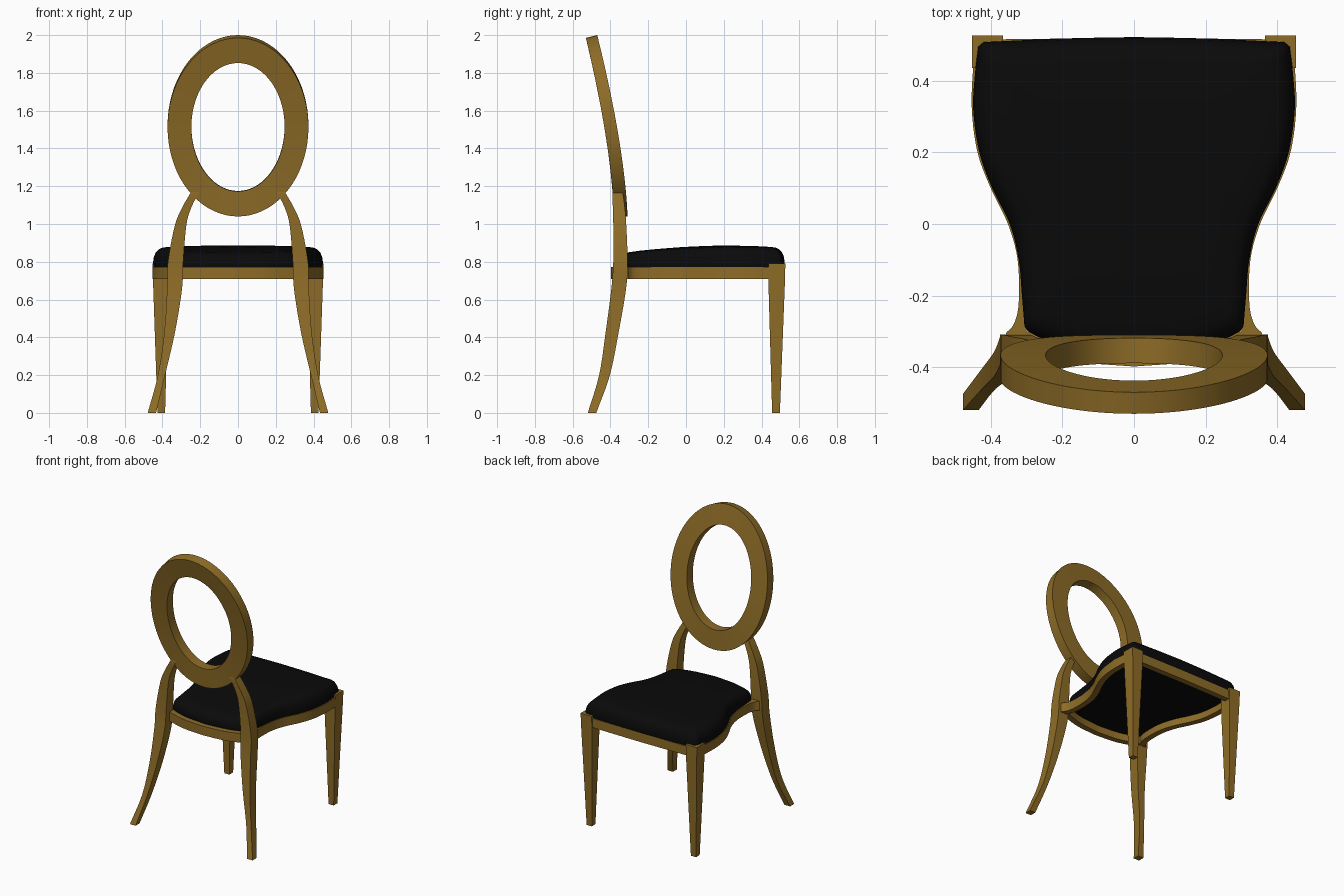
import bpy, bmesh, math
from mathutils import Vector

if "Cube" in bpy.data.objects:
    bpy.data.objects.remove(bpy.data.objects["Cube"])


def material(name, rgb):
    m = bpy.data.materials.new(name)
    m.diffuse_color = (*rgb, 1)
    m.use_nodes = True
    m.node_tree.nodes["Principled BSDF"].inputs["Base Color"].default_value = m.diffuse_color
    return m


GOLD = material("antique gold wood", (0.27, 0.15, 0.02))
BLACK = material("black upholstery", (0.003, 0.003, 0.003))


def spline(pts, n):
    """Catmull-Rom through the points, n steps per span."""
    p = [Vector(q) for q in pts]
    p = [2 * p[0] - p[1]] + p + [2 * p[-1] - p[-2]]
    out = []
    for i in range(1, len(p) - 2):
        a, b, c, d = p[i - 1:i + 3]
        for k in range(n):
            t = k / n
            out.append(0.5 * (2 * b + (c - a) * t + (2 * a - 5 * b + 4 * c - d) * t * t
                              + (3 * b - a - 3 * c + d) * t ** 3))
    return out + [p[-2]]


def loft(name, loops, mat, caps=True, wrap=False, angle=35):
    """Skin a list of equal closed loops."""
    bm = bmesh.new()
    rows = [[bm.verts.new(v) for v in l] for l in loops]
    n = len(rows[0])
    for i in range(len(rows) if wrap else len(rows) - 1):
        a, b = rows[i], rows[(i + 1) % len(rows)]
        for j in range(n):
            bm.faces.new((a[j], a[(j + 1) % n], b[(j + 1) % n], b[j]))
    if caps:
        bm.faces.new(rows[0])
        bm.faces.new(rows[-1])
    bmesh.ops.recalc_face_normals(bm, faces=bm.faces)
    me = bpy.data.meshes.new(name)
    bm.to_mesh(me)
    bm.free()
    me.polygons.foreach_set("use_smooth", [True] * len(me.polygons))
    me.set_sharp_from_angle(angle=math.radians(angle))
    me.materials.append(mat)
    ob = bpy.data.objects.new(name, me)
    bpy.context.collection.objects.link(ob)
    return ob


def rect(x0, x1, y0, y1, z):
    return [(x0, y0, z), (x1, y0, z), (x1, y1, z), (x0, y1, z)]


def mirrored(half):
    """Close a right-hand half outline that starts and ends on x = 0."""
    return half + [Vector((-p.x, p.y)) for p in reversed(half[1:-1])]


# Oval back ring, raked and gently curved backwards
def ring_loop(a, b, back):
    pts = []
    for i in range(72):
        u = 2 * math.pi * i / 72
        x, z = a * math.cos(u), 1.52 + b * math.sin(u)
        t = max(0, (z - 1.04) / 0.96)
        y = -0.310 - 0.160 * t ** 1.5
        pts.append((x, y - back * (0.072 - 0.012 * t), z - back * 0.015 * t))
    return pts


loft("oval_back", [ring_loop(0.373, 0.48, 0), ring_loop(0.247, 0.345, 0),
                   ring_loop(0.247, 0.345, 1), ring_loop(0.373, 0.48, 1)],
     GOLD, caps=False, wrap=True)

# Sabre back legs: inner x, outer x, back y, front y, z
BACK = [(.434, .478, -.52, -.475, 0), (.386, .424, -.46, -.403, .2), (.333, .39, -.425, -.356, .43),
        (.296, .375, -.395, -.317, .66), (.29, .371, -.385, -.309, .8), (.274, .335, -.385, -.316, .99),
        (.25, .299, -.387, -.323, 1.08), (.213, .257, -.39, -.333, 1.155), (.19, .235, -.385, -.34, 1.19)]
back_rows = spline(
    [Vector(r) for r in BACK], 5)
for side, s in (("left", -1), ("right", 1)):
    loft("back_leg_" + side, [rect(s * r[0], s * r[1], r[2], r[3], r[4]) for r in back_rows], GOLD)
    # Tapered front legs with a square block at the top
    loft("front_leg_" + side, [rect(s * a, s * b, c, d, z) for a, b, c, d, z in (
        (.386, .426, .456, .497, 0), (.367, .450, .436, .524, .70), (.366, .453, .436, .526, .79))], GOLD)

# Seat frame: a curved rail loop
half = (spline([(0, -.398), (.15, -.385), (.27, -.352), (.345, -.325)], 5)
        + spline([(.358, -.305), (.335, -.278), (.322, -.22), (.325, -.1), (.352, 0), (.4, .1),
                  (.437, .2), (.453, .32), (.449, .44), (.44, .515)], 5)
        + [Vector((0, .52))])
outer = mirrored(half)
inner = []
for i, p in enumerate(outer):
    d = outer[(i + 1) % len(outer)] - outer[i - 1]
    inner.append(p + Vector((-d.y, d.x)).normalized() * 0.04)
loft("seat_frame", [[(p.x, p.y, z) for p in l] for l, z in
                    ((outer, .708), (outer, .772), (inner, .772), (inner, .708))],
     GOLD, caps=False, wrap=True)

# Domed cushion: shrinking copies of the seat outline
half = (spline([(0, -.365), (.15, -.35), (.25, -.322), (.296, -.3)], 5)
        + spline([(.306, -.285), (.313, -.2), (.322, -.1), (.347, 0), (.396, .1), (.432, .2),
                  (.449, .32), (.444, .42), (.435, .495)], 5)
        + spline([(.42, .508), (.2, .518), (0, .522)], 4))
seat = mirrored(half)
loops = []
for k, z in ((.95, .755), (.985, .757), (.997, .775), (1, .80), (.99, .828), (.965, .852), (.93, .867),
             (.88, .876), (.75, .881), (.55, .884), (.3, .886), (.1, .886)):
    loops.append([(p.x * k, .1 + (p.y - .1) * k,
                   z - max(0, z - .77) * .28 * max(0, (.2 - (.1 + (p.y - .1) * k)) / .55) ** 1.5)
                  for p in seat])
loft("seat_cushion", loops, BLACK, angle=60)
